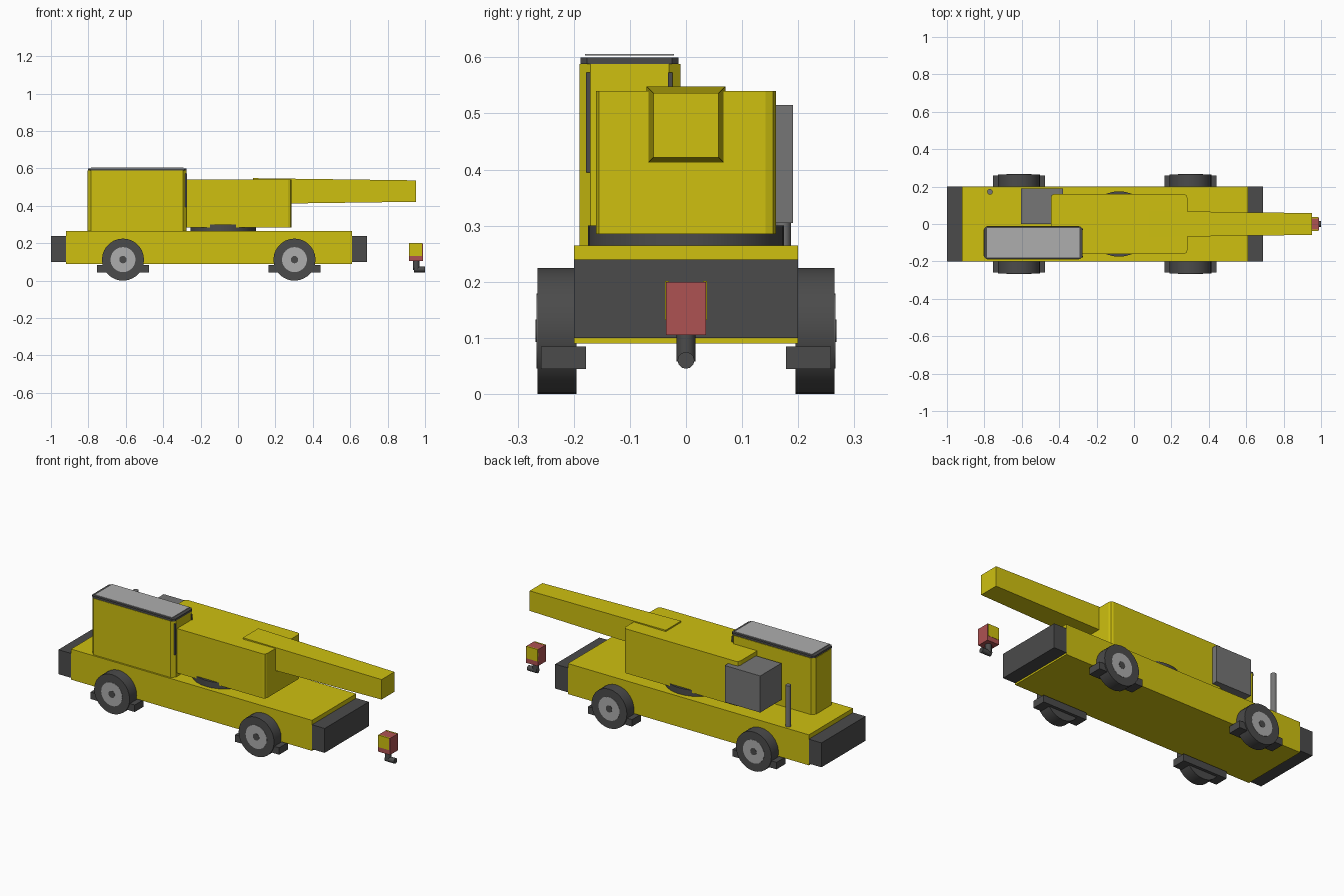
import bpy
from math import pi

if "Cube" in bpy.data.objects:
    bpy.data.objects.remove(bpy.data.objects["Cube"])


def paint(name, rgb):
    m = bpy.data.materials.new(name)
    m.diffuse_color = (*rgb, 1)
    m.use_nodes = True
    m.node_tree.nodes["Principled BSDF"].inputs["Base Color"].default_value = m.diffuse_color
    return m


YELLOW = paint("yellow", (0.62, 0.53, 0.005))
DARK = paint("dark_grey", (0.07, 0.07, 0.07))
MID = paint("mid_grey", (0.18, 0.18, 0.18))
LIGHT = paint("light_grey", (0.42, 0.42, 0.42))
RED = paint("red", (0.42, 0.085, 0.085))


def finish(ob, name, mat):
    ob.name = name
    ob.data.materials.append(mat)
    return ob


def box(name, x, y, z, mat, bevel=0, segments=1):
    """Box from (min, max) ranges; bevel rounds the vertical edges only."""
    bpy.ops.mesh.primitive_cube_add(size=1, location=[sum(r) / 2 for r in (x, y, z)])
    ob = bpy.context.object
    size = [r[1] - r[0] for r in (x, y, z)]
    for v in ob.data.vertices:
        v.co = [c * s for c, s in zip(v.co, size)]
    if bevel:
        weights = ob.data.attributes.new("bevel_weight_edge", 'FLOAT', 'EDGE')
        for e in ob.data.edges:
            a, b = (ob.data.vertices[i].co for i in e.vertices)
            weights.data[e.index].value = float(abs(a.z - b.z) > 1e-4)
        mod = ob.modifiers.new("corners", 'BEVEL')
        mod.limit_method = 'WEIGHT'
        mod.width = bevel
        mod.segments = segments
    return finish(ob, name, mat)


def cylinder(name, loc, radius, depth, mat, axis='Z', sides=24):
    rot = {'X': (0, pi / 2, 0), 'Y': (pi / 2, 0, 0), 'Z': (0, 0, 0)}[axis]
    bpy.ops.mesh.primitive_cylinder_add(vertices=sides, radius=radius, depth=depth,
                                        location=loc, rotation=rot)
    ob = finish(bpy.context.object, name, mat)
    bpy.ops.object.shade_smooth_by_angle(angle=0.6)
    return ob


# Chassis and bumpers
box("chassis", (-0.92, 0.61), (-0.2, 0.2), (0.09, 0.265), YELLOW)
box("rear_bumper", (-1.0, -0.92), (-0.2, 0.2), (0.1, 0.24), DARK)
box("front_bumper", (0.61, 0.69), (-0.2, 0.2), (0.1, 0.24), DARK)

# Wheels with rims, hubs and the low blocks around them
for end, x in (("rear", -0.615), ("front", 0.302)):
    for side, s in (("right", -1), ("left", 1)):
        tag = f"{end}_{side}"
        cylinder(f"{tag}_tyre", (x, s * 0.23, 0.1125), 0.1125, 0.07, DARK, 'Y', 28)
        cylinder(f"{tag}_rim", (x, s * 0.2335, 0.1125), 0.067, 0.066, LIGHT, 'Y')
        cylinder(f"{tag}_hub", (x, s * 0.235, 0.1125), 0.02, 0.066, DARK, 'Y', 12)
        box(f"{tag}_outrigger_block", (x - 0.14, x + 0.14),
            sorted((s * 0.178, s * 0.258)), (0.045, 0.085), DARK)

# Turntable and superstructure
cylinder("turntable", (-0.08, 0, 0.2825), 0.175, 0.035, DARK, sides=32)
box("superstructure", (-0.445, 0.285), (-0.16, 0.16), (0.285, 0.54), YELLOW, 0.018, 2)

# Tapered boom
boom = box("boom", (0.08, 0.952), (-0.07, 0.07), (0.41, 0.548), YELLOW)
for v in boom.data.vertices:
    if v.co.x > 0:
        v.co.y *= 0.83
        v.co.z *= 0.83

# Cab, roof and window posts
box("cab", (-0.805, -0.275), (-0.19, -0.01), (0.265, 0.588), YELLOW, 0.02)
box("cab_roof", (-0.802, -0.275), (-0.188, -0.013), (0.588, 0.6), DARK, 0.012)
box("roof_panel", (-0.785, -0.292), (-0.18, -0.021), (0.603, 0.606), LIGHT)
for side, y in (("right", -0.174), ("left", -0.028)):
    box(f"{side}_window_post", (-0.285, -0.272), (y - 0.004, y + 0.004), (0.395, 0.573), DARK)

# Engine box and exhaust pipe
box("engine_box", (-0.605, -0.38), (0.0, 0.191), (0.305, 0.515), MID)
cylinder("exhaust_pipe", (-0.77, 0.172, 0.383), 0.015, 0.236, MID, sides=12)

# Hook block with side panels and hook
box("hook_block", (0.915, 0.99), (-0.036, 0.036), (0.105, 0.2), RED)
for side, s in (("right", -1), ("left", 1)):
    box(f"{side}_hook_panel", (0.915, 0.985), sorted((s * 0.03, s * 0.0375)),
        (0.132, 0.201), YELLOW)
cylinder("hook_shank", (0.953, 0, 0.083), 0.017, 0.05, DARK, sides=12)
cylinder("hook_tip", (0.97, 0, 0.06), 0.015, 0.06, DARK, 'X', 12)
